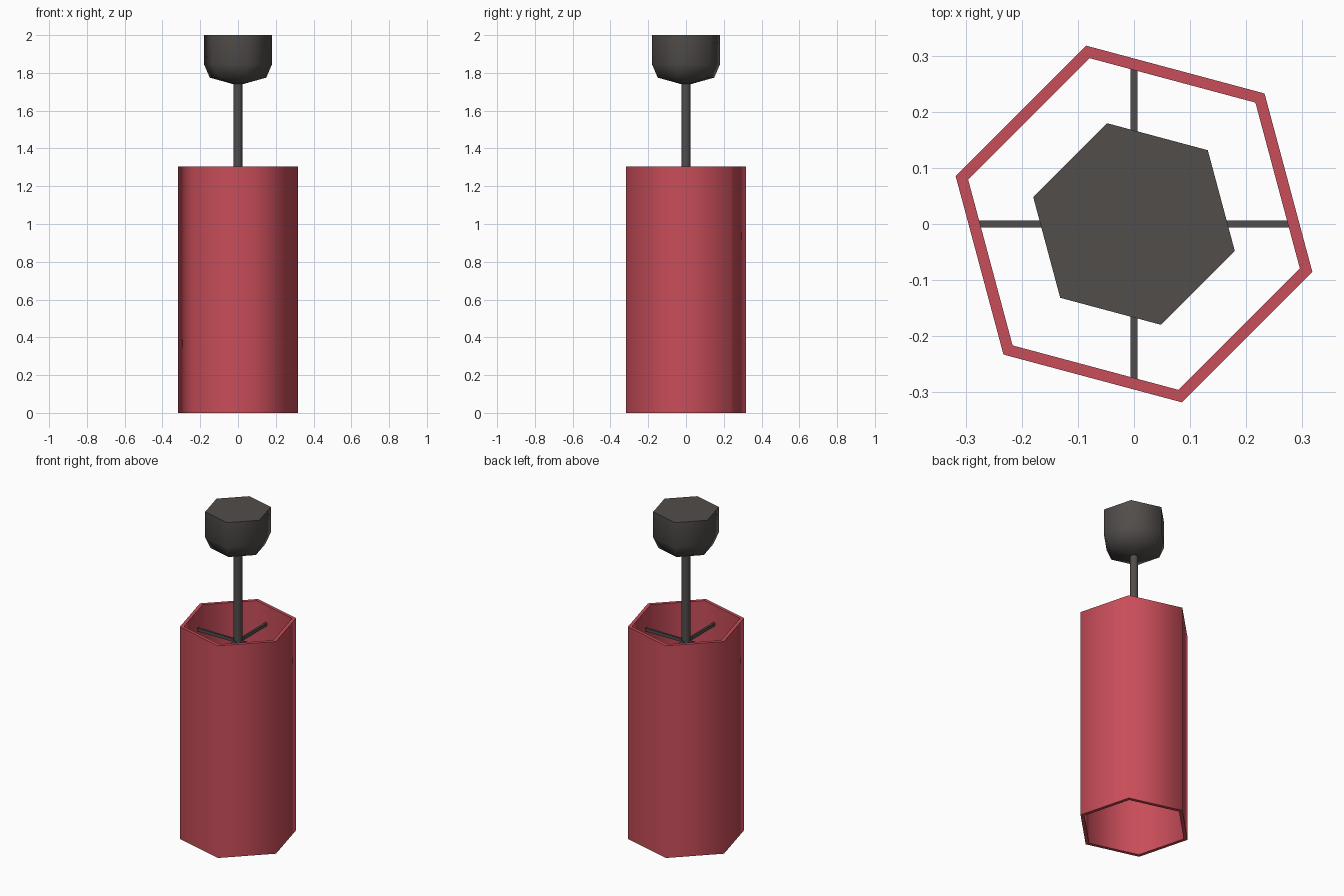
import bpy, bmesh, math

if "Cube" in bpy.data.objects:
    bpy.data.objects.remove(bpy.data.objects["Cube"])

SIDES, TURN = 6, math.radians(45)


def material(name, colour):
    m = bpy.data.materials.new(name)
    m.diffuse_color = (*colour, 1)
    m.use_nodes = True
    m.node_tree.nodes["Principled BSDF"].inputs["Base Color"].default_value = m.diffuse_color
    return m


red = material("red", (0.58, 0.074, 0.1))
grey = material("dark grey", (0.082, 0.074, 0.07))


def finish(name, bm, mat):
    bmesh.ops.recalc_face_normals(bm, faces=bm.faces)
    me = bpy.data.meshes.new(name)
    bm.to_mesh(me)
    bm.free()
    me.materials.append(mat)
    ob = bpy.data.objects.new(name, me)
    bpy.context.collection.objects.link(ob)
    return ob


def lathe(name, profile, mat, closed=False):
    """Turn an (r, z) profile around z in six sides; open profiles get caps."""
    bm = bmesh.new()
    rings = [[bm.verts.new((r * math.cos(TURN + i * math.tau / SIDES),
                            r * math.sin(TURN + i * math.tau / SIDES), z))
              for i in range(SIDES)] for r, z in profile]
    pairs = list(zip(rings, rings[1:]))
    if closed:
        pairs.append((rings[-1], rings[0]))
    else:
        bm.faces.new(rings[0])
        bm.faces.new(rings[-1])
    for a, b in pairs:
        for i in range(SIDES):
            j = (i + 1) % SIDES
            bm.faces.new((a[i], a[j], b[j], b[i]))
    ob = finish(name, bm, mat)
    # smooth around the sides (60 degree corners), crisp at rims and caps
    bpy.ops.object.select_all(action='DESELECT')
    ob.select_set(True)
    bpy.context.view_layer.objects.active = ob
    bpy.ops.object.shade_smooth_by_angle(angle=math.radians(65))
    return ob


# hollow hexagonal shade, open at both ends
lathe("shade", [(0.329, 0), (0.329, 1.305), (0.306, 1.305), (0.306, 0)], red, closed=True)

# ceiling canopy and hanging rod
lathe("canopy", [(0.025, 1.74), (0.155, 1.775), (0.186, 1.845), (0.186, 2.0)], grey)
lathe("rod", [(0.026, 1.175), (0.026, 1.75)], grey)

# four spokes joining the rod to the shade
bm = bmesh.new()
for size in ((0.56, 0.0125, 0.02), (0.0125, 0.56, 0.02)):
    verts = bmesh.ops.create_cube(bm, size=1)["verts"]
    bmesh.ops.scale(bm, vec=size, verts=verts)
    bmesh.ops.translate(bm, vec=(0, 0, 1.19), verts=verts)
finish("spokes", bm, grey)
